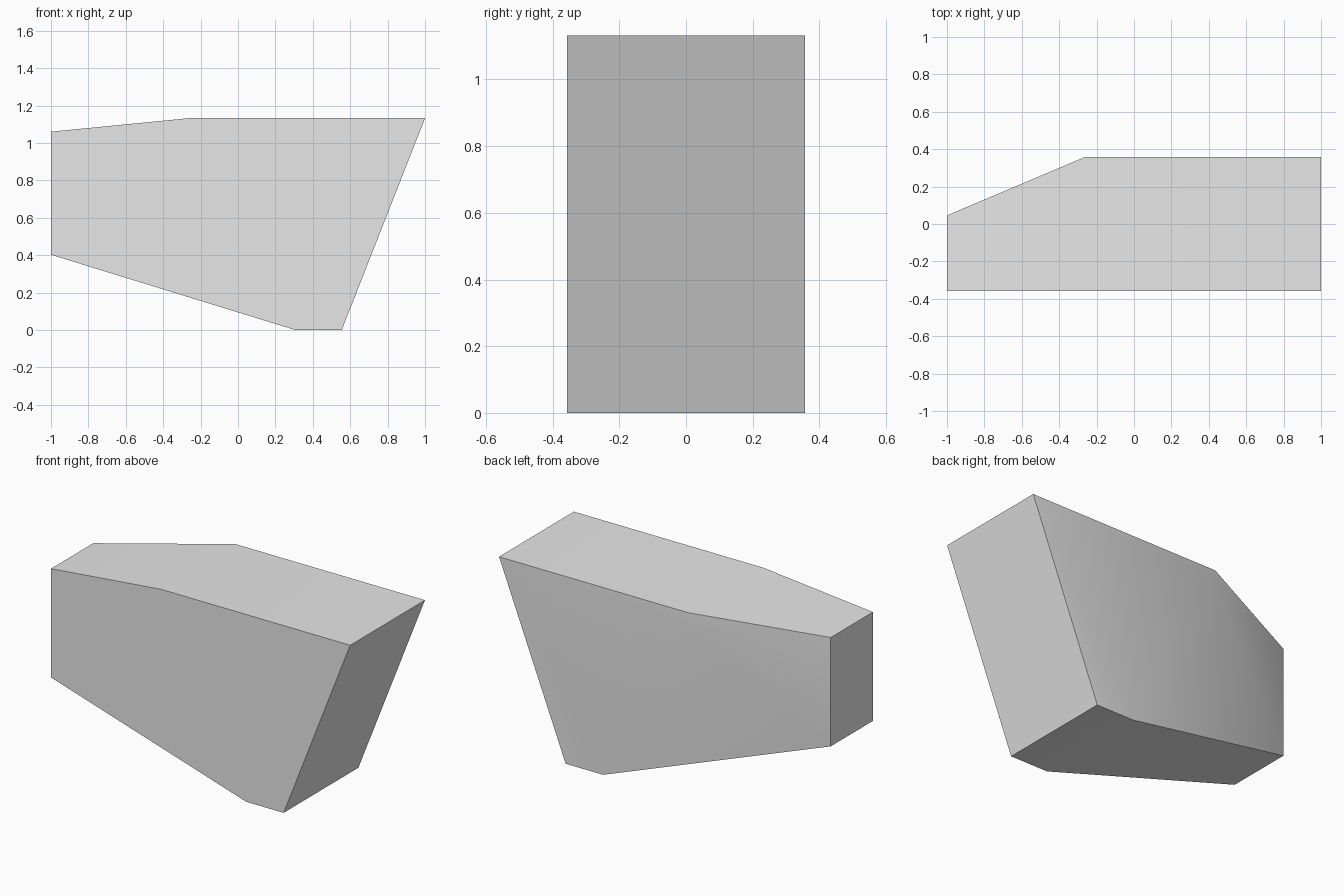
import bpy
import bmesh
import math

cube = bpy.data.objects.get("Cube")
if cube:
    bpy.data.objects.remove(cube, do_unlink=True)

HALF_DEPTH = 0.357
TAIL_Y = 0.046

# Side outline (x, z), starting at the upper tail corner
outline = [(-1, 1.06), (-0.265, 1.132), (1, 1.132),
           (0.555, 0), (0.305, 0), (-1, 0.402)]

bm = bmesh.new()
front = [bm.verts.new((x, -HALF_DEPTH, z)) for x, z in outline]
back = [bm.verts.new((x, TAIL_Y if x == -1 else HALF_DEPTH, z)) for x, z in outline]
apex = bm.verts.new((-0.265, HALF_DEPTH, 1.045))

# Front wall and the band of faces around the outline
bm.faces.new(front)
for i in range(len(outline)):
    j = (i + 1) % len(outline)
    bm.faces.new((front[i], front[j], back[j], back[i]))

# Back wall: flat panel, tapered tail panel and lower facet
tail_top, ridge, nose, foot_front, foot_rear, tail_low = back
bm.faces.new((ridge, nose, foot_front, foot_rear, apex))
bm.faces.new((tail_top, ridge, apex, tail_low))
bm.faces.new((apex, foot_rear, tail_low))
bmesh.ops.recalc_face_normals(bm, faces=bm.faces[:])

mesh = bpy.data.meshes.new("angular_block")
bm.to_mesh(mesh)
bm.free()
block = bpy.data.objects.new("angular_block", mesh)
bpy.context.collection.objects.link(block)

# Single plain grey
grey = bpy.data.materials.new("light_grey")
grey.use_nodes = True
colour = (0.8, 0.8, 0.8, 1)
grey.diffuse_color = colour
for node in grey.node_tree.nodes:
    if node.type == 'BSDF_PRINCIPLED':
        node.inputs["Base Color"].default_value = colour
mesh.materials.append(grey)

# Soft shading across the back facets, sharp outer edges
bpy.ops.object.select_all(action='DESELECT')
block.select_set(True)
bpy.context.view_layer.objects.active = block
bpy.ops.object.shade_smooth_by_angle(angle=math.radians(30))
